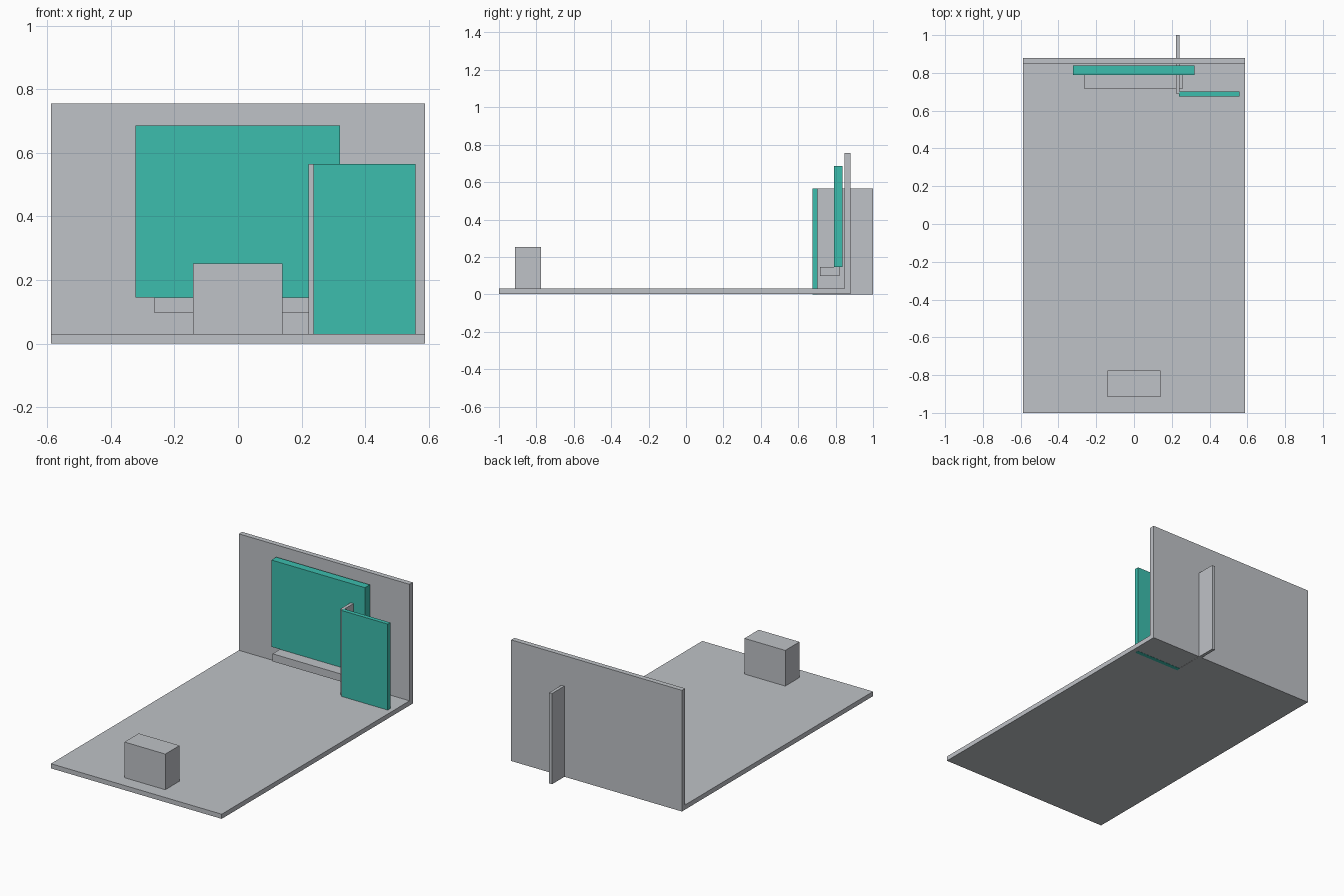
import bpy
import bmesh
from mathutils import Vector

if "Cube" in bpy.data.objects:
    bpy.data.objects.remove(bpy.data.objects["Cube"])


def material(name, color):
    m = bpy.data.materials.new(name)
    m.diffuse_color = (*color, 1)
    m.use_nodes = True
    m.node_tree.nodes["Principled BSDF"].inputs["Base Color"].default_value = m.diffuse_color
    return m


GREY = material("light grey", (0.52, 0.54, 0.57))
TEAL = material("teal", (0.045, 0.51, 0.42))


def box(name, x, y, z, mat):
    """Axis-aligned box from its (min, max) extents."""
    bm = bmesh.new()
    bmesh.ops.create_cube(bm, size=1)
    bmesh.ops.scale(bm, verts=bm.verts, vec=Vector([b - a for a, b in (x, y, z)]))
    bmesh.ops.translate(bm, verts=bm.verts, vec=Vector([(a + b) / 2 for a, b in (x, y, z)]))
    mesh = bpy.data.meshes.new(name)
    bm.to_mesh(mesh)
    bm.free()
    mesh.materials.append(mat)
    obj = bpy.data.objects.new(name, mesh)
    bpy.context.collection.objects.link(obj)
    return obj


# Room shell: the floor sits a hair above the door's lower edge
box("floor", (-0.588, 0.588), (-1.0, 0.848), (0.001, 0.03), GREY)
box("back_wall", (-0.588, 0.588), (0.848, 0.88), (0.001, 0.755), GREY)

# Upright fin passing through the back wall, with the door panel in front
box("side_fin", (0.222, 0.242), (0.69, 1.0), (0.0, 0.565), GREY)
box("door_panel", (0.238, 0.558), (0.676, 0.702), (0.0, 0.565), TEAL)

# Wall screen and the ledge under it
box("screen", (-0.323, 0.321), (0.79, 0.838), (0.145, 0.685), TEAL)
box("ledge", (-0.264, 0.26), (0.717, 0.82), (0.098, 0.145), GREY)

# Block near the front edge
box("front_block", (-0.141, 0.14), (-0.915, -0.775), (0.03, 0.252), GREY)
